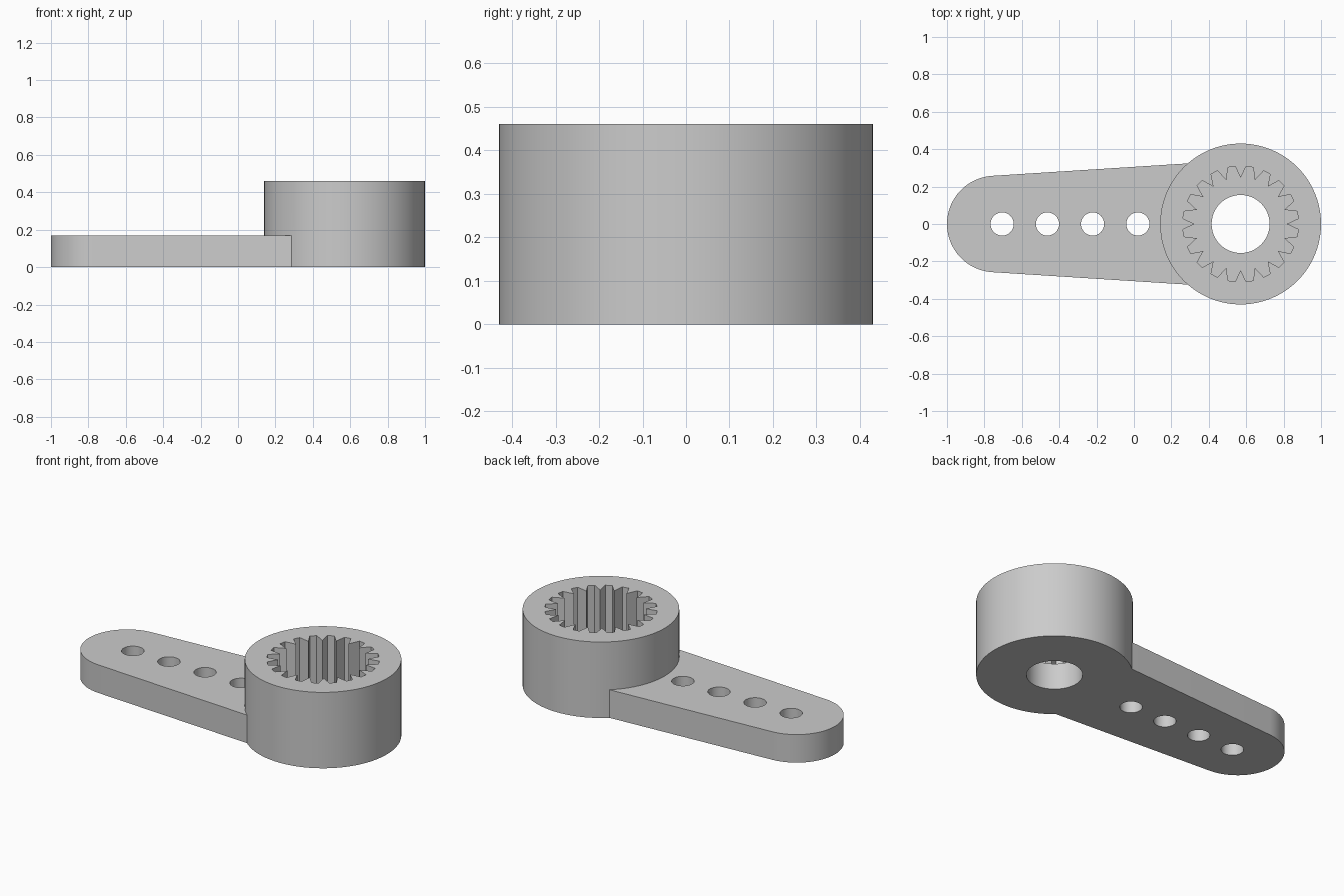
import bpy, bmesh
from math import pi, sin, cos, radians, atan

cube = bpy.data.objects.get("Cube")
if cube:
    bpy.data.objects.remove(cube, do_unlink=True)

HUB_X, HUB_R, HUB_H = 0.57, 0.43, 0.46
ARM_H, FLOOR = 0.17, 0.16
TIP_X, TIP_R, TAPER = -0.742, 0.258, atan(0.064)

grey = bpy.data.materials.new("plain grey")
grey.use_nodes = True
grey.diffuse_color = (0.6, 0.6, 0.6, 1)
grey.node_tree.nodes["Principled BSDF"].inputs["Base Color"].default_value = grey.diffuse_color


def arc(x, r, start, end, n):
    """Points on an arc centred on the x axis, both ends included."""
    angles = [start + (end - start) * i / (n - 1) for i in range(n)]
    return [(x + r * cos(a), r * sin(a)) for a in angles]


def circle(x, r, n):
    return arc(x, r, 0, 2 * pi, n + 1)[:-1]


def prism(name, outline, z0, z1):
    """Extrude a flat outline between two heights."""
    bm = bmesh.new()
    face = bm.faces.new([bm.verts.new((x, y, z0)) for x, y in outline])
    top = bmesh.ops.extrude_face_region(bm, geom=[face])["geom"]
    bmesh.ops.translate(bm, vec=(0, 0, z1 - z0),
                        verts=[v for v in top if isinstance(v, bmesh.types.BMVert)])
    bmesh.ops.recalc_face_normals(bm, faces=bm.faces)
    mesh = bpy.data.meshes.new(name)
    bm.to_mesh(mesh)
    bm.free()
    mesh.materials.append(grey)
    obj = bpy.data.objects.new(name, mesh)
    bpy.context.collection.objects.link(obj)
    return obj


def combine(body, other, operation):
    """Apply a boolean and discard the second shape."""
    mod = body.modifiers.new(operation, 'BOOLEAN')
    mod.operation = operation
    mod.solver = 'EXACT'
    mod.object = other
    bpy.context.view_layer.objects.active = body
    bpy.ops.object.modifier_apply(modifier=mod.name)
    bpy.data.objects.remove(other, do_unlink=True)


# Round hub joined to the tapered arm with its rounded tip
lever = prism("splined_lever", circle(HUB_X, HUB_R, 96), 0, HUB_H)
tip = arc(TIP_X, TIP_R, pi / 2 + TAPER, 3 * pi / 2 - TAPER, 33)
root_x = 0.38
root_y = TIP_R + 0.064 * (root_x - TIP_X)
arm = prism("arm", [(root_x, root_y)] + tip + [(root_x, -root_y)], 0, ARM_H)
combine(lever, arm, 'UNION')

# Toothed socket: flat-bottomed grooves separated by pointed ridges
teeth = 20
socket = []
for i in range(teeth):
    ridge = 2 * pi * i / teeth
    for offset, r in ((0, 0.246), (5.4, 0.31), (12.6, 0.31)):
        a = ridge + radians(offset)
        socket.append((HUB_X + r * cos(a), r * sin(a)))
combine(lever, prism("socket_cutter", socket, FLOOR, HUB_H + 0.1), 'DIFFERENCE')

# Screw bore through the hub floor and the row of linkage holes
combine(lever, prism("bore_cutter", circle(HUB_X, 0.155, 48), -0.1, FLOOR + 0.1), 'DIFFERENCE')
for i in range(4):
    hole = circle(-0.705 + 0.242 * i, 0.062, 32)
    combine(lever, prism("hole_cutter", hole, -0.1, ARM_H + 0.1), 'DIFFERENCE')

# Smooth the round walls, keep the edges crisp
bpy.ops.object.select_all(action='DESELECT')
lever.select_set(True)
bpy.context.view_layer.objects.active = lever
bpy.ops.object.shade_smooth_by_angle(angle=radians(25))
